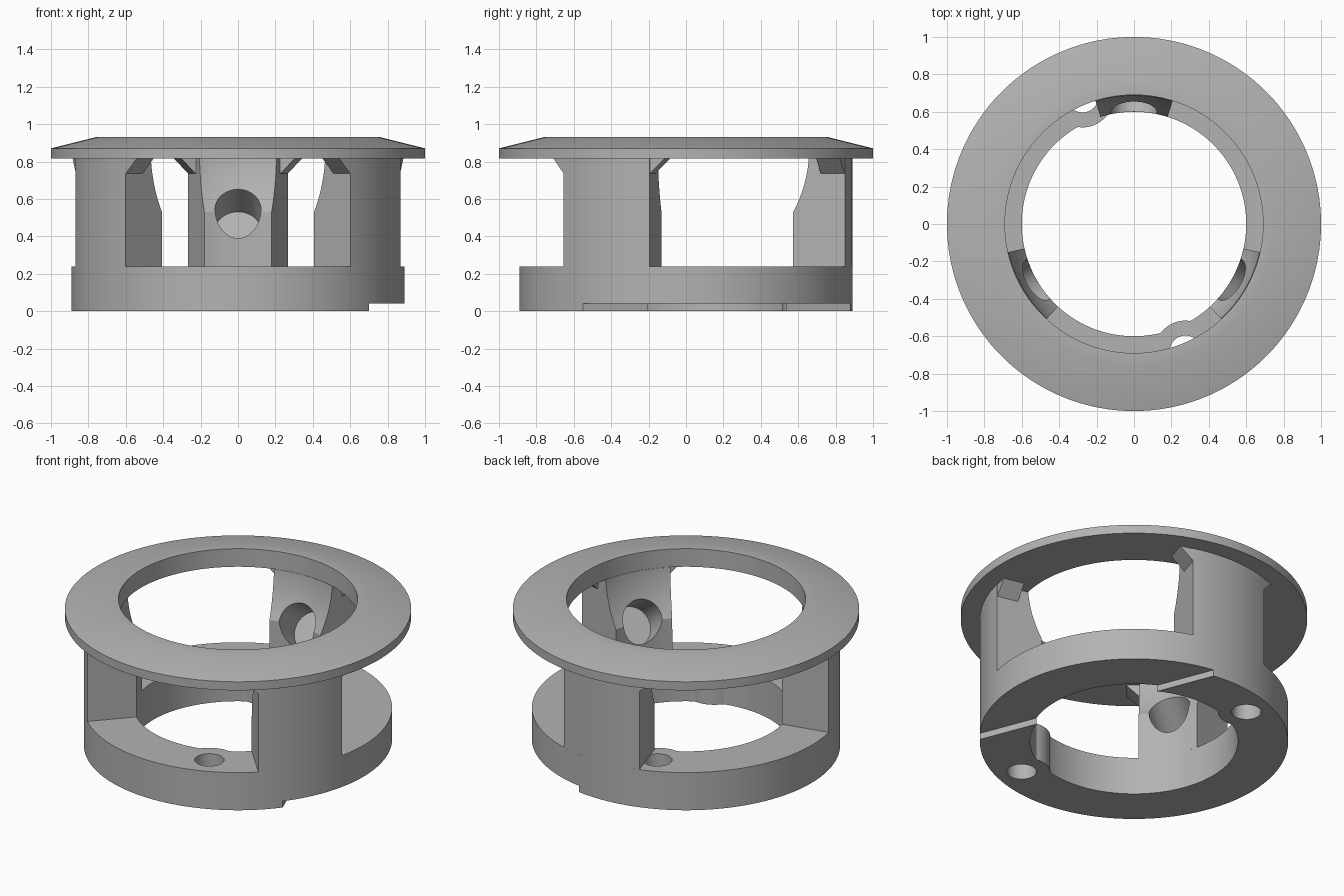
import bpy
import bmesh
from math import radians, degrees, sin, cos, sqrt, asin, pi
from mathutils import Matrix, Vector

cube = bpy.data.objects.get("Cube")
if cube:
    bpy.data.objects.remove(cube)

grey = bpy.data.materials.new("plain grey")
grey.use_nodes = True
tone = (0.45, 0.45, 0.45, 1)
grey.diffuse_color = tone
grey.node_tree.nodes["Principled BSDF"].inputs["Base Color"].default_value = tone

# Main sizes
OUTER, INNER, RIM = 0.89, 0.60, 0.69
BASE_TOP, FLANGE_LOW, FLANGE_TOP = 0.24, 0.815, 0.93
BOWL_Z = 0.87                    # centre of the spherical bowl
HALF = radians(17.4)             # half angle of a column
COLUMNS = [radians(a) for a in (90, 210, 330)]
HOLES = [radians(a) for a in (112, 292)]
HOLE_DIST, HOLE_R, BOSS_R = 0.735, 0.085, 0.165


def finish(bm, name):
    bmesh.ops.recalc_face_normals(bm, faces=bm.faces)
    mesh = bpy.data.meshes.new(name)
    bm.to_mesh(mesh)
    bm.free()
    mesh.materials.append(grey)
    obj = bpy.data.objects.new(name, mesh)
    bpy.context.collection.objects.link(obj)
    return obj


def activate(obj):
    bpy.ops.object.select_all(action='DESELECT')
    obj.select_set(True)
    bpy.context.view_layer.objects.active = obj


def smooth(obj):
    activate(obj)
    bpy.ops.object.shade_smooth_by_angle(angle=radians(25))


def lathe(name, profile, start=0, end=2 * pi, steps=180):
    """Sweep a closed profile, given as a function of the angle."""
    full = end - start > 6.28
    bm = bmesh.new()
    rings = []
    for i in range(steps if full else steps + 1):
        a = start + (end - start) * i / steps
        rings.append([bm.verts.new((r * cos(a), r * sin(a), z)) for r, z in profile(a)])
    pairs = list(zip(rings, rings[1:]))
    if full:
        pairs.append((rings[-1], rings[0]))
    else:
        bm.faces.new(rings[0])
        bm.faces.new(rings[-1])
    for p, q in pairs:
        for j in range(len(p)):
            k = (j + 1) % len(p)
            bm.faces.new((p[j], p[k], q[k], q[j]))
    return finish(bm, name)


def cylinder(name, radius, depth, matrix):
    bm = bmesh.new()
    bmesh.ops.create_cone(bm, cap_ends=True, segments=64, radius1=radius,
                          radius2=radius, depth=depth, matrix=matrix)
    return finish(bm, name)


def cut(obj, cutter):
    cutter.hide_render = True
    activate(obj)
    mod = obj.modifiers.new("cut", 'BOOLEAN')
    mod.operation, mod.solver, mod.object = 'DIFFERENCE', 'EXACT', cutter
    bpy.ops.object.modifier_apply(modifier=mod.name)
    bpy.data.objects.remove(cutter)


# Base ring, its bore swelling inward around the two screw holes
def base_profile(a):
    r = INNER
    for h in HOLES:
        side = HOLE_DIST * sin(a - h)
        if cos(a - h) > 0 and abs(side) < BOSS_R:
            r = min(r, HOLE_DIST * cos(a - h) - sqrt(BOSS_R ** 2 - side ** 2))
    return [(r, 0), (OUTER, 0), (OUTER, BASE_TOP), (r, BASE_TOP)]


base = lathe("base_ring", base_profile, steps=240)
for h in HOLES:
    spot = Vector((HOLE_DIST * cos(h), HOLE_DIST * sin(h), 0.1))
    cut(base, cylinder("screw_hole_cutter", HOLE_R, 1, Matrix.Translation(spot)))

# Shallow step across the underside, along a straight chord
bm = bmesh.new()
bmesh.ops.create_cube(bm, size=2, matrix=Matrix.Rotation(radians(21.5), 4, 'Z')
                      @ Matrix.Translation((1.45, 0, -0.96)))
cut(base, finish(bm, "step_cutter"))
smooth(base)

# Sloped top flange
lathe_flange = [(RIM, FLANGE_LOW), (1, FLANGE_LOW), (1, 0.87),
                (0.76, FLANGE_TOP), (RIM, FLANGE_TOP)]
smooth(lathe("top_flange", lambda a: lathe_flange))

# Columns hollowed by the bowl, each with a tilted blind socket
bowl = []
for i in range(13):
    z = FLANGE_LOW + (0.53 - FLANGE_LOW) * i / 12
    bowl.append((sqrt(RIM ** 2 - (BOWL_Z - z) ** 2), z))
column_profile = [(INNER, BASE_TOP), (OUTER, BASE_TOP), (OUTER, FLANGE_LOW)] + bowl
TILT = radians(35)
for n, a in enumerate(COLUMNS, 1):
    column = lathe(f"column_{n}", lambda _: column_profile, a - HALF, a + HALF, 20)
    axis = Vector((cos(a) * cos(TILT), sin(a) * cos(TILT), -sin(TILT)))
    floor = Vector((0.757 * cos(a), 0.757 * sin(a), 0.43))
    turn = axis.to_track_quat('Z', 'Y').to_matrix().to_4x4()
    cut(column, cylinder("socket_cutter", 0.123, 0.6,
                         Matrix.Translation(floor - axis * 0.3) @ turn))
    smooth(column)

    # Triangular gussets under the flange, one on each side
    for side, label in ((-1, "a"), (1, "b")):
        bm = bmesh.new()
        ends = [[bm.verts.new((u, side * t, z)) for t, z in
                 ((0, FLANGE_LOW - 0.08), (0, FLANGE_LOW), (0.08, FLANGE_LOW))]
                for u in (0.755, 0.888)]
        for e in ends:
            bm.faces.new(e)
        for j in range(3):
            k = (j + 1) % 3
            bm.faces.new((ends[0][j], ends[0][k], ends[1][k], ends[1][j]))
        bm.transform(Matrix.Rotation(a + side * HALF, 4, 'Z'))
        finish(bm, f"gusset_{n}{label}")
